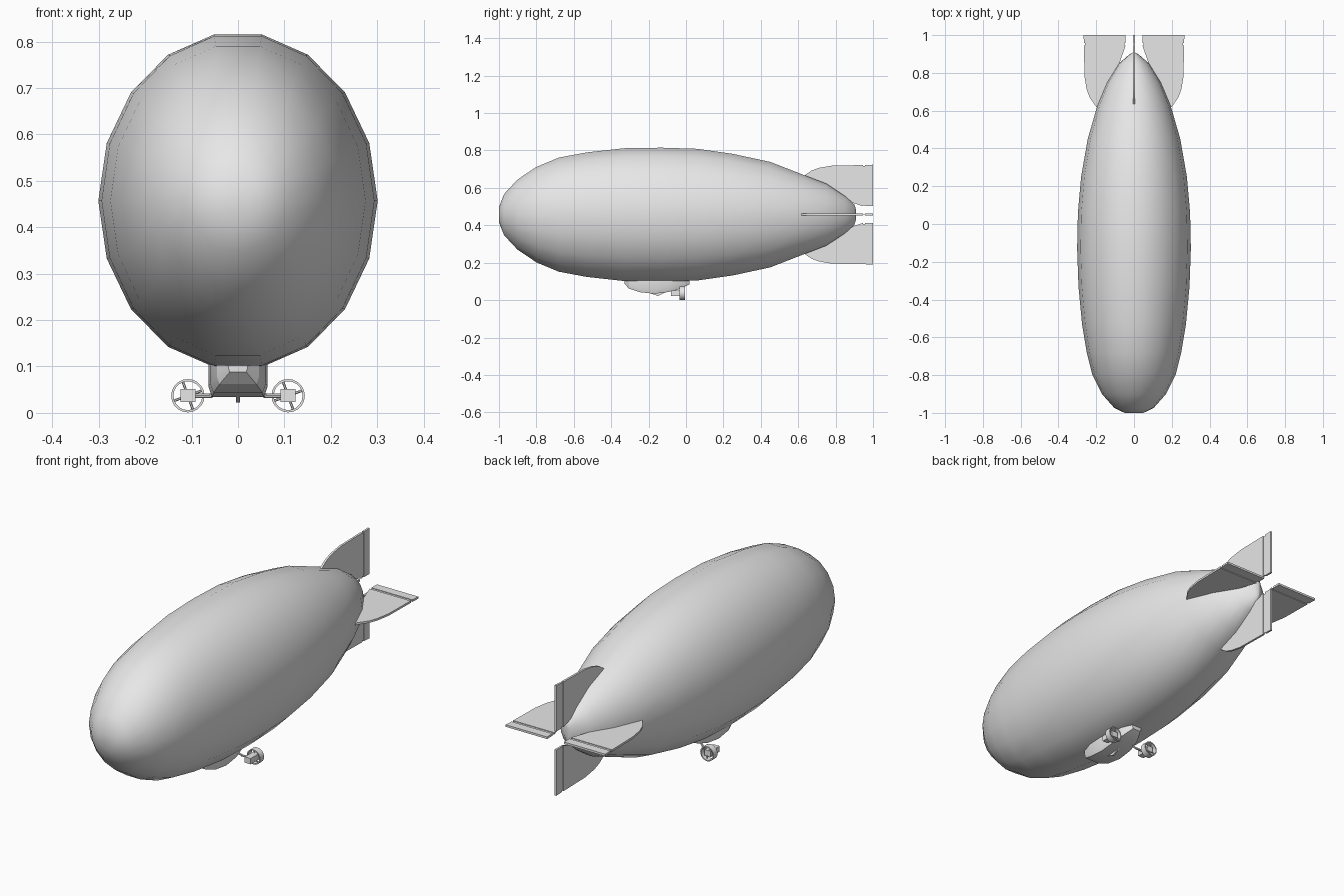
import bpy, bmesh, math
from mathutils import Matrix, Vector

if "Cube" in bpy.data.objects:
    bpy.data.objects.remove(bpy.data.objects["Cube"])

grey = bpy.data.materials.new("plain_grey")
grey.use_nodes = True
grey.diffuse_color = (0.8, 0.8, 0.8, 1)
grey.node_tree.nodes["Principled BSDF"].inputs["Base Color"].default_value = (0.8, 0.8, 0.8, 1)

AXIS_Z = 0.457


def finish(bm, name, angle=30):
    bmesh.ops.recalc_face_normals(bm, faces=bm.faces)
    mesh = bpy.data.meshes.new(name)
    bm.to_mesh(mesh)
    bm.free()
    obj = bpy.data.objects.new(name, mesh)
    bpy.context.collection.objects.link(obj)
    mesh.materials.append(grey)
    bpy.ops.object.select_all(action="DESELECT")
    bpy.context.view_layer.objects.active = obj
    obj.select_set(True)
    bpy.ops.object.shade_smooth_by_angle(angle=math.radians(angle))
    return obj


def loft(bm, rings, cap=True):
    """Skin a list of closed rings that have equal point counts."""
    loops = [[bm.verts.new(p) for p in ring] for ring in rings]
    n = len(loops[0])
    for a, b in zip(loops, loops[1:]):
        for i in range(n):
            j = (i + 1) % n
            bm.faces.new((a[i], a[j], b[j], b[i]))
    if cap:
        bm.faces.new(loops[0])
        bm.faces.new(loops[-1])


def circle_y(x, y, z, rx, rz, n):
    return [(x + rx * math.cos(math.tau * i / n), y, z + rz * math.sin(math.tau * i / n))
            for i in range(n)]


def add_plate(bm, outline, thick, turn):
    """Flat plate from (radius, y) points, turned about the hull axis."""
    rings = [[turn @ Vector((r, y, h)) for r, y in outline] for h in (-thick / 2, thick / 2)]
    loft(bm, rings)


def add_box(bm, lo, hi):
    size = Vector(hi) - Vector(lo)
    mid = (Vector(hi) + Vector(lo)) / 2
    bmesh.ops.create_cube(bm, size=1, matrix=Matrix.Translation(mid) @ Matrix.Diagonal((*size, 1)))


def add_rod(bm, start, end, radius, sides=8):
    a, b = Vector(start), Vector(end)
    turn = (b - a).to_track_quat("Z", "Y").to_matrix().to_4x4()
    bmesh.ops.create_cone(bm, cap_ends=True, segments=sides, radius1=radius, radius2=radius,
                          depth=(b - a).length, matrix=Matrix.Translation((a + b) / 2) @ turn)


# Hull: y station, half width, half height
stations = [
    (-1.0, 0.05, 0.04), (-0.973, 0.105, 0.11), (-0.9, 0.17, 0.188), (-0.8, 0.22, 0.255),
    (-0.68, 0.25, 0.305), (-0.53, 0.275, 0.333), (-0.33, 0.294, 0.355), (-0.13, 0.301, 0.358),
    (0.06, 0.297, 0.352), (0.25, 0.28, 0.325), (0.45, 0.245, 0.282), (0.63, 0.193, 0.212),
    (0.75, 0.142, 0.166), (0.85, 0.08, 0.1), (0.9, 0.022, 0.055), (0.908, 0.006, 0.03),
]
SIDES = 18
bm = bmesh.new()
loft(bm, [circle_y(0, y, AXIS_Z, rx, rz / math.cos(math.pi / SIDES), SIDES)
          for y, rx, rz in stations])
finish(bm, "hull", 60)

# Tail fins with a hinge groove and a trailing control surface
fin = [(0.045, 0.945), (0.06, 0.9), (0.085, 0.83), (0.06, 0.78), (0.06, 0.62), (0.15, 0.6),
       (0.2, 0.62), (0.235, 0.67), (0.25, 0.71), (0.262, 0.78), (0.265, 0.945)]
hinge = [(0.05, 0.94), (0.26, 0.94), (0.26, 0.965), (0.05, 0.965)]
flap = [(0.045, 0.958), (0.265, 0.958), (0.267, 1.0), (0.045, 1.0)]
for k, side in enumerate(("left", "upper", "right", "lower")):
    turn = Matrix.Translation((0, 0, AXIS_Z)) @ Matrix.Rotation(-k * math.pi / 2, 4, "Y")
    for name, outline, thick in (("fin", fin, 0.01), ("hinge", hinge, 0.004), ("flap", flap, 0.01)):
        bm = bmesh.new()
        add_plate(bm, outline, thick, turn)
        finish(bm, f"{side}_{name}")

# Gondola: y station, half width, floor height
gondola = [(-0.33, 0.02, 0.088), (-0.305, 0.045, 0.062), (-0.25, 0.06, 0.043), (-0.17, 0.064, 0.034),
           (-0.09, 0.062, 0.044), (-0.03, 0.05, 0.06), (0.02, 0.025, 0.085)]
TOP = 0.112
bm = bmesh.new()
rings = []
for y, w, z in gondola:
    half = [(w, TOP), (w, z + 0.3 * (TOP - z)), (w * 0.88, z)]
    rings.append([(x, y, h) for x, h in half] + [(-x, y, h) for x, h in reversed(half)])
loft(bm, rings)
finish(bm, "gondola", 25)

# Keel skid below the gondola
bm = bmesh.new()
loft(bm, [[(x, -0.2, 0.04), (x, -0.15, 0.022), (x, -0.1, 0.046)] for x in (-0.004, 0.004)])
finish(bm, "keel_skid")

# Ducted engines on struts
EX, EZ = 0.108, 0.037
for side, s in (("left", 1), ("right", -1)):
    x = s * EX
    bm = bmesh.new()
    add_box(bm, (x - 0.016, -0.08, EZ - 0.014), (x + 0.016, -0.012, EZ + 0.014))
    finish(bm, f"{side}_engine")

    bm = bmesh.new()
    add_rod(bm, (s * 0.04, -0.06, EZ + 0.012), (s * 0.06, -0.05, EZ), 0.005)
    add_rod(bm, (s * 0.055, -0.05, EZ), (x, -0.05, EZ), 0.005)
    finish(bm, f"{side}_strut")

    bm = bmesh.new()
    outer, inner = 0.036, 0.031
    loft(bm, [circle_y(x, y, EZ, r, r, 20) for y, r in
              ((-0.036, outer), (-0.006, outer), (-0.006, inner), (-0.036, inner), (-0.036, outer))],
         cap=False)
    bmesh.ops.remove_doubles(bm, verts=bm.verts, dist=1e-5)
    finish(bm, f"{side}_duct")

    bm = bmesh.new()
    for i in range(4):
        a = math.radians(20 + 90 * i)
        add_rod(bm, (x, -0.02, EZ),
                (x + 0.033 * math.cos(a), -0.02, EZ + 0.033 * math.sin(a)), 0.0028, 6)
    finish(bm, f"{side}_duct_spokes")
